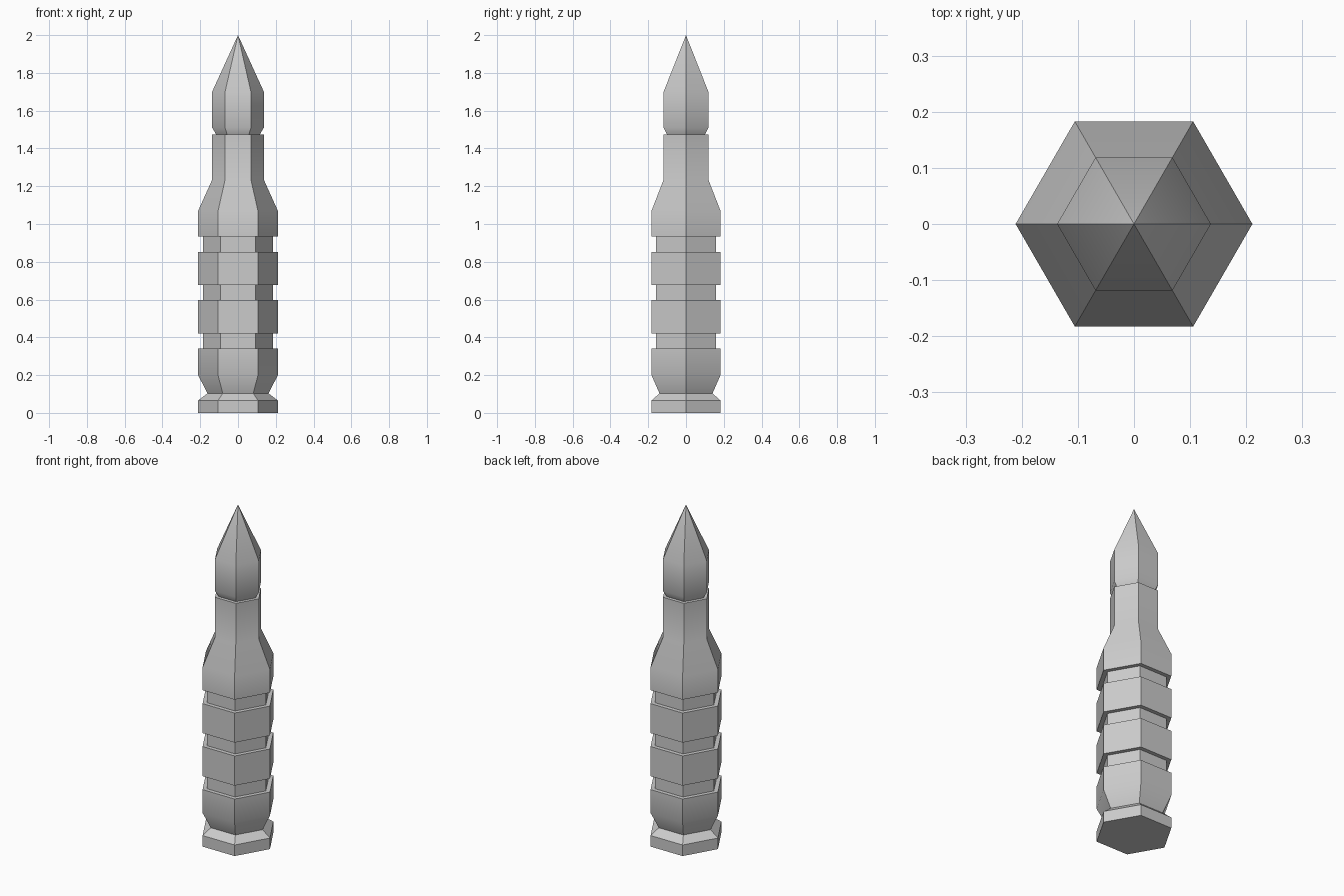
import bpy, bmesh
from math import cos, sin, pi

if "Cube" in bpy.data.objects:
    bpy.data.objects.remove(bpy.data.objects["Cube"])

SIDES = 6
FULL, GROOVE, SLIM = 0.211, 0.184, 0.137   # corner radii

# Foot with a pinched notch above it
profile = [(FULL, 0.0), (FULL, 0.066), (0.162, 0.103), (FULL, 0.20)]
# Three square grooves around the body
for low in (0.34, 0.597, 0.853):
    high = low + 0.08
    profile += [(FULL, low), (GROOVE, low), (GROOVE, high), (FULL, high)]
# Shoulder and slim shaft
profile += [(FULL, 1.07), (SLIM, 1.234), (SLIM, 1.473)]
# Undercut below the head, then the head
profile += [(0.115, 1.473), (SLIM, 1.51), (SLIM, 1.70)]
TIP = 2.0

bm = bmesh.new()
rings = [[bm.verts.new((r * cos(2 * pi * i / SIDES), r * sin(2 * pi * i / SIDES), z))
          for i in range(SIDES)] for r, z in profile]

# Flat base, side bands and pointed tip
bm.faces.new(rings[0][::-1])
for a, b in zip(rings, rings[1:]):
    for i in range(SIDES):
        j = (i + 1) % SIDES
        bm.faces.new((a[i], a[j], b[j], b[i]))
tip = bm.verts.new((0, 0, TIP))
for i in range(SIDES):
    bm.faces.new((rings[-1][i], rings[-1][(i + 1) % SIDES], tip))
bmesh.ops.recalc_face_normals(bm, faces=bm.faces)

mesh = bpy.data.meshes.new("hexagonal_spike")
bm.to_mesh(mesh)
bm.free()
spike = bpy.data.objects.new("hexagonal_spike", mesh)
bpy.context.collection.objects.link(spike)

# Soften only the shallow bends
bpy.context.view_layer.objects.active = spike
spike.select_set(True)
bpy.ops.object.shade_smooth_by_angle(angle=pi / 6)
